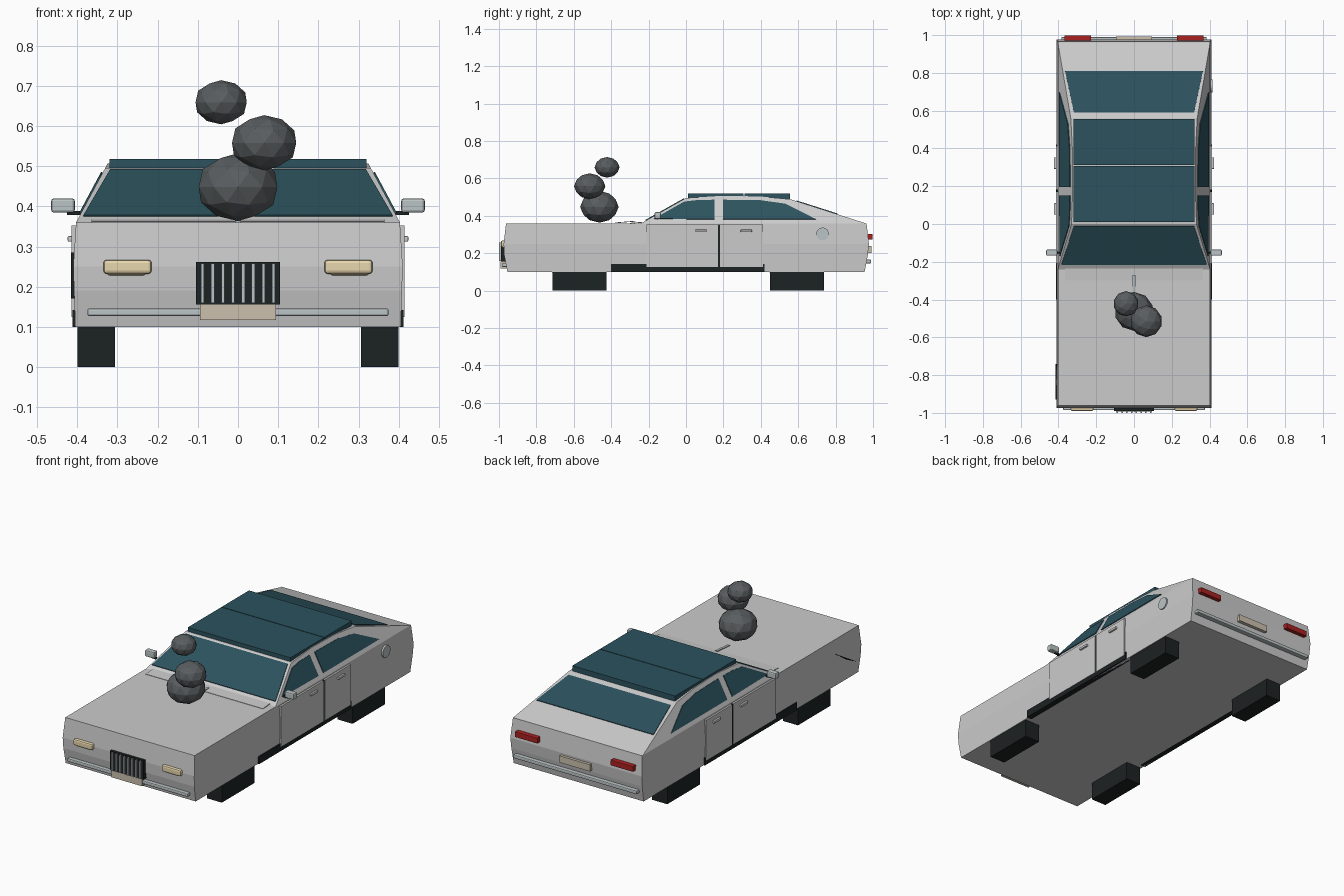
import bpy, bmesh, math
from mathutils import Vector

if "Cube" in bpy.data.objects:
    bpy.data.objects.remove(bpy.data.objects["Cube"])


def material(name, rgb):
    m = bpy.data.materials.new(name)
    m.diffuse_color = (*rgb, 1)
    m.use_nodes = True
    m.node_tree.nodes["Principled BSDF"].inputs["Base Color"].default_value = m.diffuse_color
    return m


DARK = material("black_rubber", (0.012, 0.016, 0.017))
GLASS = material("teal_glass", (0.025, 0.085, 0.11))
CREAM = material("cream_lamp", (0.8, 0.68, 0.42))
TAN = material("tan_plate", (0.6, 0.53, 0.42))
RED = material("red_lamp", (0.4, 0.015, 0.015))
SMOKE = material("smoke", (0.1, 0.11, 0.115))
CHROME = material("chrome", (0.5, 0.55, 0.56))


def finish(name, bm, mat=None, bevel=0):
    bmesh.ops.recalc_face_normals(bm, faces=bm.faces)
    me = bpy.data.meshes.new(name)
    bm.to_mesh(me)
    bm.free()
    ob = bpy.data.objects.new(name, me)
    bpy.context.collection.objects.link(ob)
    if mat:
        me.materials.append(mat)
    if bevel:
        b = ob.modifiers.new("bevel", "BEVEL")
        b.width, b.segments = bevel, 2
    return ob


def box(name, x, y, z, mat=None, bevel=0):
    """Box from (min, max) ranges."""
    bm = bmesh.new()
    bmesh.ops.create_cube(bm, size=1)
    for v in bm.verts:
        v.co = [r[0] + (c + 0.5) * (r[1] - r[0]) for c, r in zip(v.co, (x, y, z))]
    return finish(name, bm, mat, bevel)


def side_box(name, s, x, y, z, mat=None, bevel=0):
    return box(name, sorted((s * x[0], s * x[1])), y, z, mat, bevel)


def slab(name, pts, offset, mat=None):
    """Thin polygon panel, thickened by an offset vector both ways."""
    bm = bmesh.new()
    o = Vector(offset)
    a = [bm.verts.new(Vector(p) + o) for p in pts]
    b = [bm.verts.new(Vector(p) - o) for p in pts]
    bm.faces.new(a)
    bm.faces.new(b)
    for i in range(len(pts)):
        j = (i + 1) % len(pts)
        bm.faces.new((a[i], a[j], b[j], b[i]))
    return finish(name, bm, mat)


def cylinder_x(name, x, y, z, r, depth, mat=None, seg=24):
    bm = bmesh.new()
    bmesh.ops.create_cone(bm, cap_ends=True, segments=seg, radius1=r, radius2=r, depth=depth)
    for v in bm.verts:
        v.co = (x + v.co.z, y + v.co.x, z + v.co.y)
    return finish(name, bm, mat)


# Lower body, lofted from rectangular rings
bm = bmesh.new()
rings = []
for z, hw, yf, yb in ((0.10, 0.405, -0.955, 0.955), (0.19, 0.408, -0.972, 0.972),
                      (0.25, 0.41, -0.975, 0.978), (0.36, 0.403, -0.962, 0.965)):
    rings.append([bm.verts.new(p) for p in ((-hw, yf, z), (hw, yf, z), (hw, yb, z), (-hw, yb, z))])
for lo, hi in zip(rings, rings[1:]):
    for i in range(4):
        j = (i + 1) % 4
        bm.faces.new((lo[i], lo[j], hi[j], hi[i]))
bm.faces.new(rings[0])
bm.faces.new(rings[-1])
finish("body", bm)


# Cabin, side profile with walls leaning inwards
def wall(z):
    return 0.403 - 0.075 * (z - 0.36) / 0.14


profile = [(-0.24, 0.36), (0.0, 0.495), (0.2, 0.507), (0.4, 0.503), (0.56, 0.488), (0.96, 0.36)]
bm = bmesh.new()
sides = [[bm.verts.new((s * wall(z), y, z)) for y, z in profile] for s in (-1, 1)]
for i in range(len(profile)):
    j = (i + 1) % len(profile)
    bm.faces.new((sides[0][i], sides[0][j], sides[1][j], sides[1][i]))
for s in sides:
    bm.faces.new(s)
finish("cabin", bm)

# Windscreen, rear window and roof panels
slab("windscreen", [(-0.385, -0.215, 0.374), (0.385, -0.215, 0.374),
                    (0.318, -0.01, 0.489), (-0.318, -0.01, 0.489)], (0, -0.002, 0.004), GLASS)
slab("rear_window", [(-0.365, 0.81, 0.408), (0.365, 0.81, 0.408),
                     (0.318, 0.59, 0.478), (-0.318, 0.59, 0.478)], (0, 0.001, 0.004), GLASS)
box("roof_panel_front", (-0.32, 0.32), (0.01, 0.308), (0.495, 0.518), GLASS)
box("roof_panel_rear", (-0.32, 0.32), (0.312, 0.555), (0.485, 0.518), GLASS)

# Hood panel and wiper
slab("hood_panel", [(-0.365, -0.3, 0.36), (0.365, -0.3, 0.36), (0.365, -0.235, 0.365),
                    (-0.365, -0.235, 0.365)], (0, 0, 0.002))
slab("wiper", [(-0.007, -0.38, 0.362), (0.007, -0.38, 0.362), (0.007, -0.27, 0.371),
               (-0.007, -0.27, 0.371)], (0, 0, 0.002), CHROME)

front_glass = [(-0.17, 0.383), (-0.01, 0.474), (0.06, 0.482), (0.152, 0.484), (0.152, 0.38)]
rear_glass = [(0.197, 0.38), (0.197, 0.484), (0.4, 0.481), (0.53, 0.463), (0.695, 0.38)]

for s, side in ((-1, "left"), (1, "right")):
    # Side windows, doors and trim
    for label, pts in (("front", front_glass), ("rear", rear_glass)):
        slab(f"{side}_{label}_side_window", [(s * wall(z), y, z) for y, z in pts],
             (s * 0.004, 0, 0.002), GLASS)
    for label, y0, y1, h in (("front", -0.21, 0.17, 0.05), ("rear", 0.182, 0.412, 0.292)):
        side_box(f"{side}_{label}_door", s, (0.38, 0.414), (y0, y1), (0.125, 0.352))
        side_box(f"{side}_{label}_handle", s, (0.40, 0.424), (h, h + 0.06), (0.312, 0.326), None, 0.003)
    side_box(f"{side}_door_gap", s, (0.38, 0.411), (0.17, 0.182), (0.125, 0.352), DARK)
    side_box(f"{side}_sill", s, (0.38, 0.412), (-0.40, 0.42), (0.10, 0.142), DARK)
    # Mirrors
    side_box(f"{side}_mirror_arm", s, (0.38, 0.425), (-0.157, -0.147), (0.379, 0.388), DARK)
    side_box(f"{side}_mirror", s, (0.406, 0.465), (-0.168, -0.135), (0.384, 0.42), CHROME, 0.007)
    # Wheels with squared contact blocks
    for label, y in (("front", -0.57), ("rear", 0.593)):
        cylinder_x(f"{side}_{label}_wheel", s * 0.353, y, 0.16, 0.16, 0.09, DARK)
        side_box(f"{side}_{label}_tyre_block", s, (0.306, 0.40), (y - 0.145, y + 0.145), (0, 0.15), DARK)
    # Lamps
    side_box(f"{side}_headlight", s, (0.215, 0.335), (-0.99, -0.96), (0.232, 0.267), CREAM, 0.008)
    side_box(f"{side}_headlight_core", s, (0.23, 0.325), (-0.985, -0.96), (0.228, 0.262), CREAM, 0.006)
    side_box(f"{side}_tail_light", s, (0.228, 0.368), (0.96, 0.998), (0.272, 0.303), RED, 0.003)

# Grille with upright bars
box("grille", (-0.105, 0.105), (-0.99, -0.95), (0.156, 0.262), DARK)
for i in range(8):
    x = -0.088 + i * 0.0252
    box("grille_bar", (x - 0.004, x + 0.004), (-1.0, -0.985), (0.159, 0.258), CHROME)

# Bumpers and plates
box("front_bumper", (-0.375, 0.375), (-0.985, -0.95), (0.127, 0.146), CHROME, 0.005)
box("rear_bumper", (-0.385, 0.385), (0.95, 0.99), (0.146, 0.166), CHROME, 0.005)
box("front_plate", (-0.095, 0.095), (-0.992, -0.95), (0.117, 0.156), TAN)
box("rear_plate", (-0.095, 0.095), (0.96, 0.992), (0.2, 0.238), TAN)

# Fuel cap and fender dent
cylinder_x("fuel_cap", 0.408, 0.73, 0.303, 0.034, 0.014, CHROME, 20)
slab("left_fender_dent", [(-0.41, -0.93, 0.17), (-0.41, -0.74, 0.285), (-0.41, -0.85, 0.21)],
     (0.006, 0, 0), DARK)

# Smoke puffs
for loc, r in (((0, -0.463, 0.448), 0.103), ((0.065, -0.515, 0.558), 0.084),
               ((-0.042, -0.422, 0.659), 0.067)):
    bm = bmesh.new()
    bmesh.ops.create_icosphere(bm, subdivisions=2, radius=r)
    for v in bm.verts:
        v.co = Vector((v.co.x, v.co.y, v.co.z * 0.82)) + Vector(loc)
    finish("smoke_puff", bm, SMOKE)
